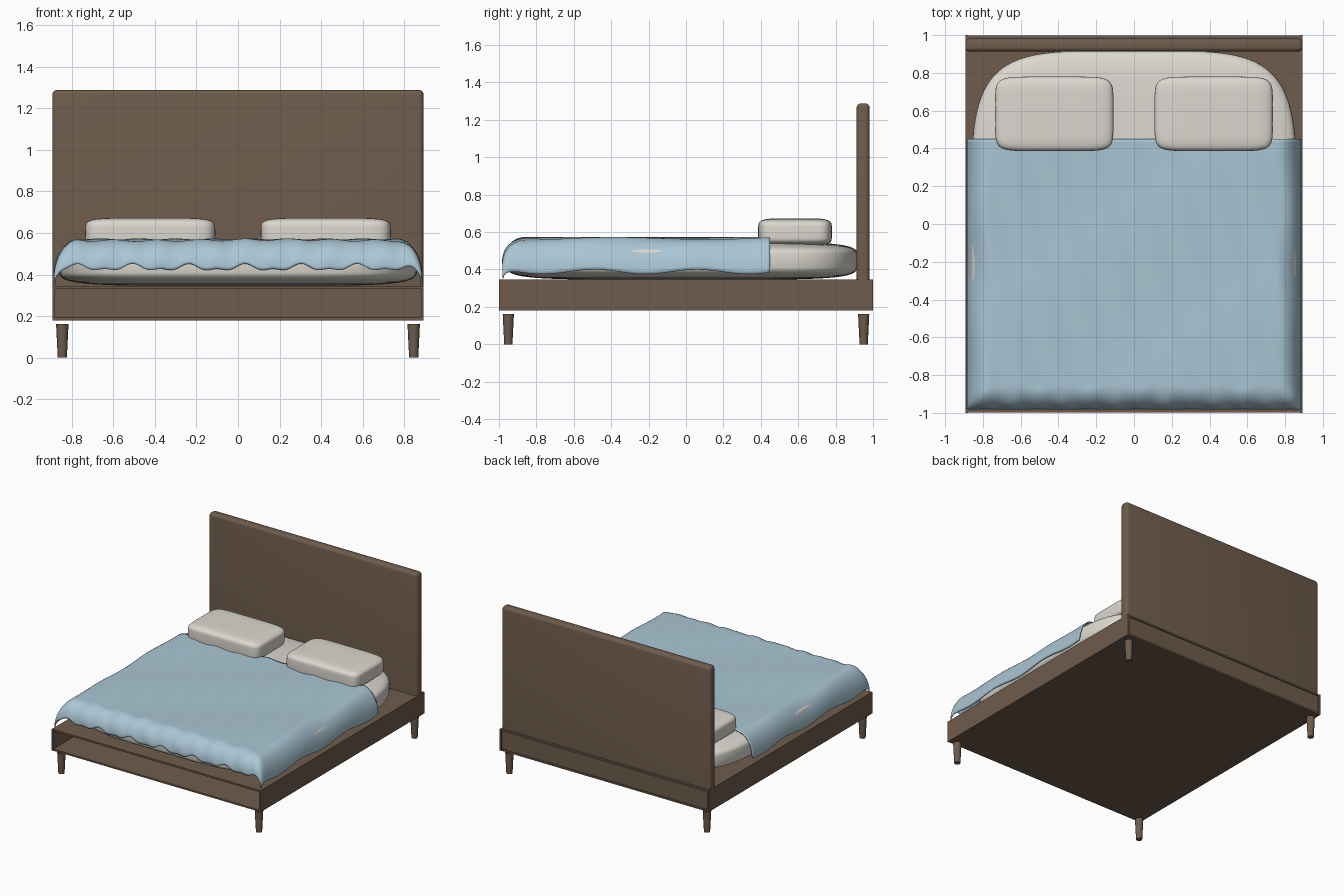
import bpy, bmesh, math
from math import sin, cos, pi, radians

if "Cube" in bpy.data.objects:
    bpy.data.objects.remove(bpy.data.objects["Cube"])


def material(name, rgb):
    m = bpy.data.materials.new(name)
    m.diffuse_color = (*rgb, 1)
    m.use_nodes = True
    m.node_tree.nodes["Principled BSDF"].inputs["Base Color"].default_value = m.diffuse_color
    return m


WOOD = material("brown wood", (0.156, 0.107, 0.072))
LINEN = material("off white linen", (0.72, 0.69, 0.63))
BLUE = material("pale blue cloth", (0.40, 0.565, 0.66))


def finish(name, bm, mat, angle=None):
    bmesh.ops.recalc_face_normals(bm, faces=bm.faces)
    me = bpy.data.meshes.new(name)
    bm.to_mesh(me)
    bm.free()
    me.materials.append(mat)
    ob = bpy.data.objects.new(name, me)
    bpy.context.collection.objects.link(ob)
    if angle:
        bpy.ops.object.select_all(action='DESELECT')
        ob.select_set(True)
        bpy.context.view_layer.objects.active = ob
        bpy.ops.object.shade_smooth_by_angle(angle=radians(angle))
    return ob


def box(name, lo, hi, bevel=0, segments=1):
    bm = bmesh.new()
    bmesh.ops.create_cube(bm, size=1)
    for v in bm.verts:
        v.co = [(lo[i] + hi[i]) / 2 + v.co[i] * (hi[i] - lo[i]) for i in range(3)]
    if bevel:
        edges = [e for e in bm.edges if sum(v.co.z for v in e.verts) / 2 > lo[2] + 0.01]
        bmesh.ops.bevel(bm, geom=edges, offset=bevel, segments=segments,
                        affect='EDGES', profile=0.5)
    return finish(name, bm, WOOD, 35 if bevel else None)


def power(v, n):
    return math.copysign(abs(v) ** (2 / n), v) if abs(v) > 1e-9 else 0


def cushion(name, centre, half, plan, side):
    """Rounded block: superellipse in plan and in side profile."""
    N, M = 96, 40
    bm = bmesh.new()
    rings = []
    for j in range(1, M):
        p = -pi / 2 + pi * j / M
        r, z = power(cos(p), side), power(sin(p), side)
        rings.append([bm.verts.new((
            centre[0] + half[0] * r * power(cos(2 * pi * i / N), plan),
            centre[1] + half[1] * r * power(sin(2 * pi * i / N), plan),
            centre[2] + half[2] * z)) for i in range(N)])
    for a, b in zip(rings, rings[1:]):
        for i in range(N):
            k = (i + 1) % N
            bm.faces.new((a[i], a[k], b[k], b[i]))
    for ring, s in ((rings[0], -1), (rings[-1], 1)):
        pole = bm.verts.new((centre[0], centre[1], centre[2] + s * half[2]))
        for i in range(N):
            bm.faces.new((ring[i], ring[(i + 1) % N], pole))
    return finish(name, bm, LINEN, 60)


# Hollow base, open at the front
W, B, T, K = 0.893, 0.18, 0.345, 0.013
box("base_floor", (-W + K, -0.998, B), (W - K, 0.998, B + K))
box("base_top", (-W + K, -0.998, T - K), (W - K, 0.998, T))
box("base_back", (-W + K, 0.975, B + K), (W - K, 0.99, T - K))
for side, s in (("left", -1), ("right", 1)):
    xs = sorted((s * W, s * (W - K)))
    box(side + "_rail", (xs[0], -1, B), (xs[1], 1, T))

# Headboard with softened top and sides
box("headboard", (-W, 0.912, T), (W, 0.982, 1.288), 0.024, 4)

# Tapered legs
for fx, sx in (("left", -1), ("right", 1)):
    for fy, sy in (("front", -1), ("back", 1)):
        bm = bmesh.new()
        bmesh.ops.create_cone(bm, cap_ends=True, segments=24, radius1=0.022,
                              radius2=0.03, depth=0.163)
        bmesh.ops.translate(bm, verts=bm.verts, vec=(sx * 0.845, sy * 0.95, 0.0815))
        finish(f"{fy}_{fx}_leg", bm, WOOD, 40)

# Mattress and pillows
cushion("mattress", (0, -0.02, 0.447), (0.862, 0.938, 0.102), 4.6, 5)
for side, s in (("left", -1), ("right", 1)):
    cushion(side + "_pillow", (s * 0.422, 0.583, 0.6), (0.313, 0.197, 0.073), 7, 5.5)


# Blanket: flat top rolling down over both sides and the front
def roll(d, flat, width, height):
    """Position and drop at cloth distance d, past the flat part."""
    if d <= flat:
        return d, 0, 0
    t = min(d - flat, 1) * pi / 2
    return flat + width * sin(t), height * (1 - cos(t)), t / (pi / 2)


def steps(flat, n, edge):
    return [flat * i / n for i in range(n + 1)] + [flat + i / edge for i in range(1, edge + 1)]


bm = bmesh.new()
side_steps = steps(0.76, 50, 14)
us = [-d for d in reversed(side_steps[1:])] + side_steps
vs = steps(1.31, 80, 14)          # distance from the head end
grid = []
for v in vs:
    ydist, dy, ky = roll(v, 1.31, 0.118, 0.13)
    row = []
    for u in us:
        ax, dx, kx = roll(abs(u), 0.76, 0.122, 0.175)
        x, y = math.copysign(ax, u), 0.45 - ydist
        fold = sin(2 * pi * (x + 0.22 * y) / 0.21) + 0.6 * sin(5 * x - 7 * y + 1)
        z = 0.562 - math.hypot(dx, dy) + 0.0045 * fold * (1 - max(kx, ky))
        wave = sin(2 * pi * x / 0.27 + 0.8)
        z += ky * (1 - kx) * (0.013 * wave + 0.008 * sin(2 * pi * x / 0.135))
        z += kx * (1 - ky) * 0.012 * sin(2 * pi * y / 0.55 + 0.9)
        y += 0.008 * wave * sin(pi * ky) * (1 - kx)
        row.append(bm.verts.new((x, y, max(z, 0.352))))
    grid.append(row)
for a, b in zip(grid, grid[1:]):
    for i in range(len(us) - 1):
        bm.faces.new((a[i], a[i + 1], b[i + 1], b[i]))
blanket = finish("blanket", bm, BLUE, 60)
if sum(p.normal.z for p in blanket.data.polygons) < 0:
    blanket.data.flip_normals()
cloth = blanket.modifiers.new("thickness", 'SOLIDIFY')
cloth.thickness = 0.008
cloth.offset = 0
